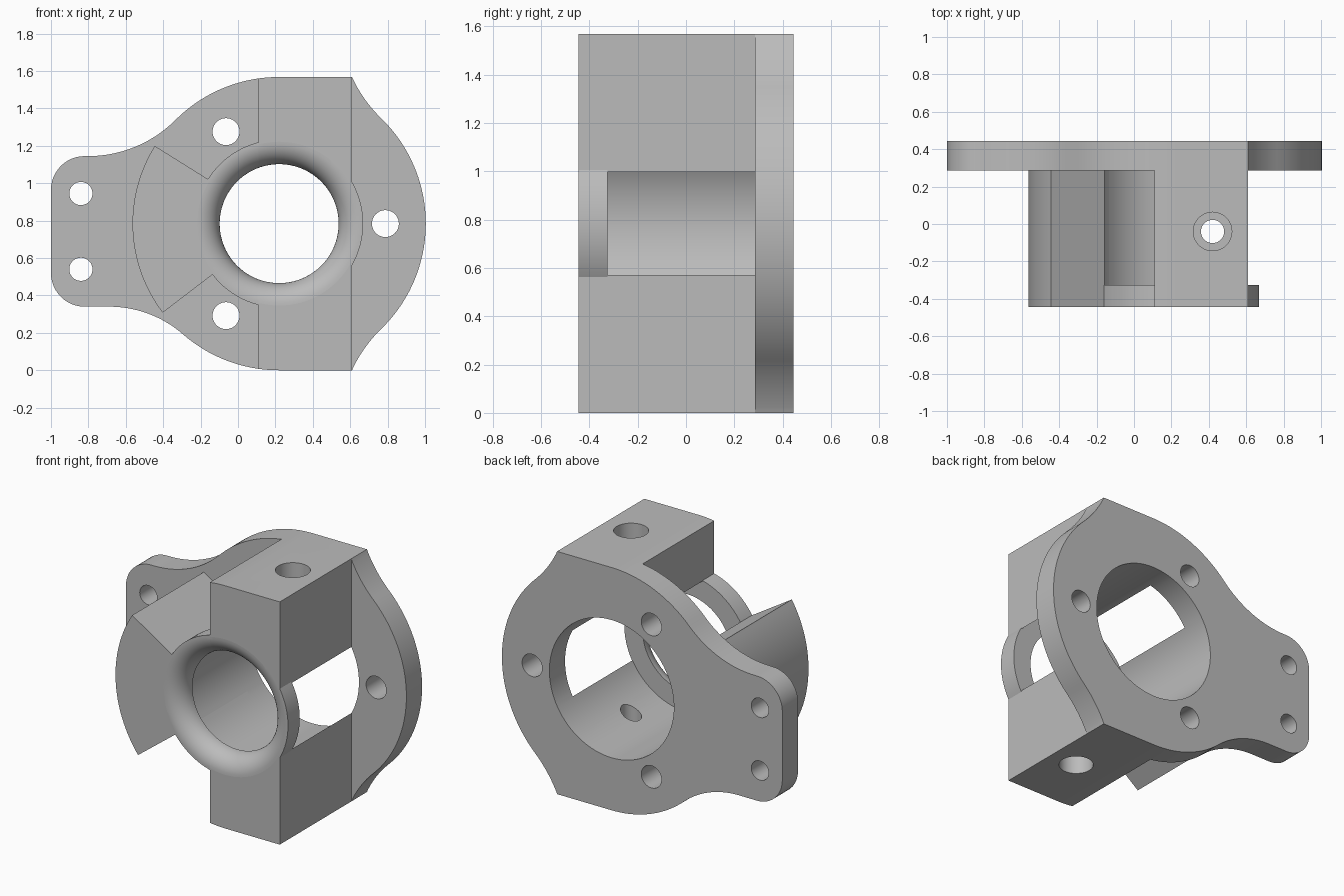
import bpy, bmesh
from math import cos, sin, radians, degrees, asin, sqrt, pi
from mathutils import Matrix, Vector

if "Cube" in bpy.data.objects:
    bpy.data.objects.remove(bpy.data.objects["Cube"])

CX, CZ = 0.22, 0.784           # bore centre
R = 0.784                      # outer radius
FRONT, BACK = -0.445, 0.445
PLATE = 0.285                  # front face of the back plate
BORE, RING, THROAT = 0.445, 0.449, 0.318
LEFT, RIGHT = 0.11, 0.61       # sides of the two arms

grey = bpy.data.materials.new("machined grey")
grey.use_nodes = True
colour = (0.5, 0.5, 0.5, 1)
grey.diffuse_color = colour
grey.node_tree.nodes["Principled BSDF"].inputs["Base Color"].default_value = colour


def finish(name, bm):
    bmesh.ops.recalc_face_normals(bm, faces=bm.faces)
    mesh = bpy.data.meshes.new(name)
    bm.to_mesh(mesh)
    bm.free()
    mesh.materials.append(grey)
    obj = bpy.data.objects.new(name, mesh)
    bpy.context.collection.objects.link(obj)
    return obj


def extrude(name, outline, y0, y1):
    bm = bmesh.new()
    face = bm.faces.new([bm.verts.new((x, y0, z)) for x, z in outline])
    grown = bmesh.ops.extrude_face_region(bm, geom=[face])["geom"]
    moved = [v for v in grown if isinstance(v, bmesh.types.BMVert)]
    bmesh.ops.translate(bm, verts=moved, vec=(0, y1 - y0, 0))
    return finish(name, bm)


def revolve(name, profile, matrix, steps=96):
    """Closed solid from (radius, height) pairs turned about local z."""
    bm = bmesh.new()
    rings = [[bm.verts.new((r * cos(2 * pi * i / steps), r * sin(2 * pi * i / steps), h))
              for i in range(steps)] for r, h in profile]
    for a, b in zip(rings, rings[1:]):
        for i in range(steps):
            j = (i + 1) % steps
            bm.faces.new((a[i], a[j], b[j], b[i]))
    bm.faces.new(rings[0])
    bm.faces.new(rings[-1])
    bm.transform(matrix)
    return finish(name, bm)


def along_y(x, z):
    return Matrix.Translation((x, 0, z)) @ Matrix.Rotation(-pi / 2, 4, "X")


def combine(target, tool, operation):
    mod = target.modifiers.new("join", "BOOLEAN")
    mod.operation, mod.object, mod.solver = operation, tool, "EXACT"
    bpy.context.view_layer.objects.active = target
    bpy.ops.object.modifier_apply(modifier=mod.name)
    bpy.data.objects.remove(tool)


def arc(x, z, r, start, end, steps=20):
    angles = [radians(start + (end - start) * i / steps) for i in range(steps + 1)]
    return [(x + r * cos(a), z + r * sin(a)) for a in angles]


def neck(half, r):
    """Angle and centre offset of the fillet from the disc to the side tab."""
    s = R + r
    t = asin((half + r) / s)
    return degrees(t), s * cos(t)


# Plate outline, anticlockwise from the right of the disc
HIGH, LOW, CORNER = 1.145, 0.34, 0.18
flare, flare_at = 0.75, 45.8
fx, fz = (R + flare) * cos(radians(flare_at)), (R + flare) * sin(radians(flare_at))
tip = 180 + degrees(asin((fz - R) / flare))
top_r, low_r = 0.66, 0.6
top_t, top_x = neck(HIGH - CZ, top_r)
low_t, low_x = neck(CZ - LOW, low_r)
outline = arc(CX, CZ, R, -flare_at, flare_at, 40)
outline += arc(CX + fx, CZ + fz, flare, 180 + flare_at, tip)[1:-1] + [(RIGHT, CZ + R)]
outline += arc(CX, CZ, R, 90, 180 - top_t)
outline += arc(CX - top_x, HIGH + top_r, top_r, -top_t, -90)[1:]
outline += arc(-1 + CORNER, HIGH - CORNER, CORNER, 90, 180, 12)
outline += arc(-1 + CORNER, LOW + CORNER, CORNER, 180, 270, 12)
outline += arc(CX - low_x, LOW - low_r, low_r, 90, low_t)
outline += arc(CX, CZ, R, 180 + low_t, 270)[1:]
outline += [(RIGHT, 0)]
outline += arc(CX + fx, CZ - fz, flare, 360 - tip, 180 - flare_at)[1:-1]

body = extrude("bracket_body", outline, PLATE, BACK)

# Upper and lower arms share the plate outline
arms = extrude("arms", outline, FRONT, BACK - 0.08)
slab = extrude("arm_slab", [(LEFT, -1), (RIGHT, -1), (RIGHT, 3), (LEFT, 3)], -1, 1)
combine(arms, slab, "INTERSECT")
combine(body, arms, "UNION")

# Side wedge: a sector of the disc
sector = arc(CX, CZ, R, 148, 217.4, 32) + arc(CX, CZ, 0.4, 217.4, 148, 16)
combine(body, extrude("side_wedge", sector, FRONT, BACK - 0.08), "UNION")

# Front ring
ring = revolve("front_ring", [(RING, FRONT), (RING, FRONT + 0.12)], along_y(CX, CZ))
combine(body, ring, "UNION")

# Bore with a rounded mouth at the front
lip = 0.12
mouth = [(THROAT + lip - lip * cos(a), FRONT + lip - lip * sin(a))
         for a in [pi / 2 * (1 - i / 12) for i in range(13)]]
bore = [(THROAT + lip, FRONT - 0.1)] + mouth + [(BORE, FRONT + lip), (BORE, 1)]
combine(body, revolve("bore_cutter", bore, along_y(CX, CZ)), "DIFFERENCE")

# Bolt holes through the plate
bolts = [(CX + 0.568 * cos(radians(a)), CZ + 0.568 * sin(radians(a)), 0.072)
         for a in (0, 120, 240)]
bolts += [(-0.84, z, 0.062) for z in (0.54, 0.945)]
for x, z, r in bolts:
    cutter = revolve("bolt_cutter", [(r, 0.2), (r, 0.6)], along_y(x, z), 40)
    combine(body, cutter, "DIFFERENCE")

# Counterbored cross holes through both arms
small, large, depth = 0.062, 0.103, 0.28
cross = [(large, -0.1), (large, depth), (small, depth),
         (small, 2 * R - depth), (large, 2 * R - depth), (large, 2 * R + 0.1)]
cutter = revolve("cross_cutter", cross, Matrix.Translation((0.42, -0.04, 0)), 40)
combine(body, cutter, "DIFFERENCE")

# Smooth the curved walls, keep flat faces flat
bpy.ops.object.select_all(action="DESELECT")
body.select_set(True)
bpy.context.view_layer.objects.active = body
bpy.ops.object.shade_smooth_by_angle(angle=radians(25))
weighted = body.modifiers.new("flat_face_normals", "WEIGHTED_NORMAL")
weighted.keep_sharp = True
